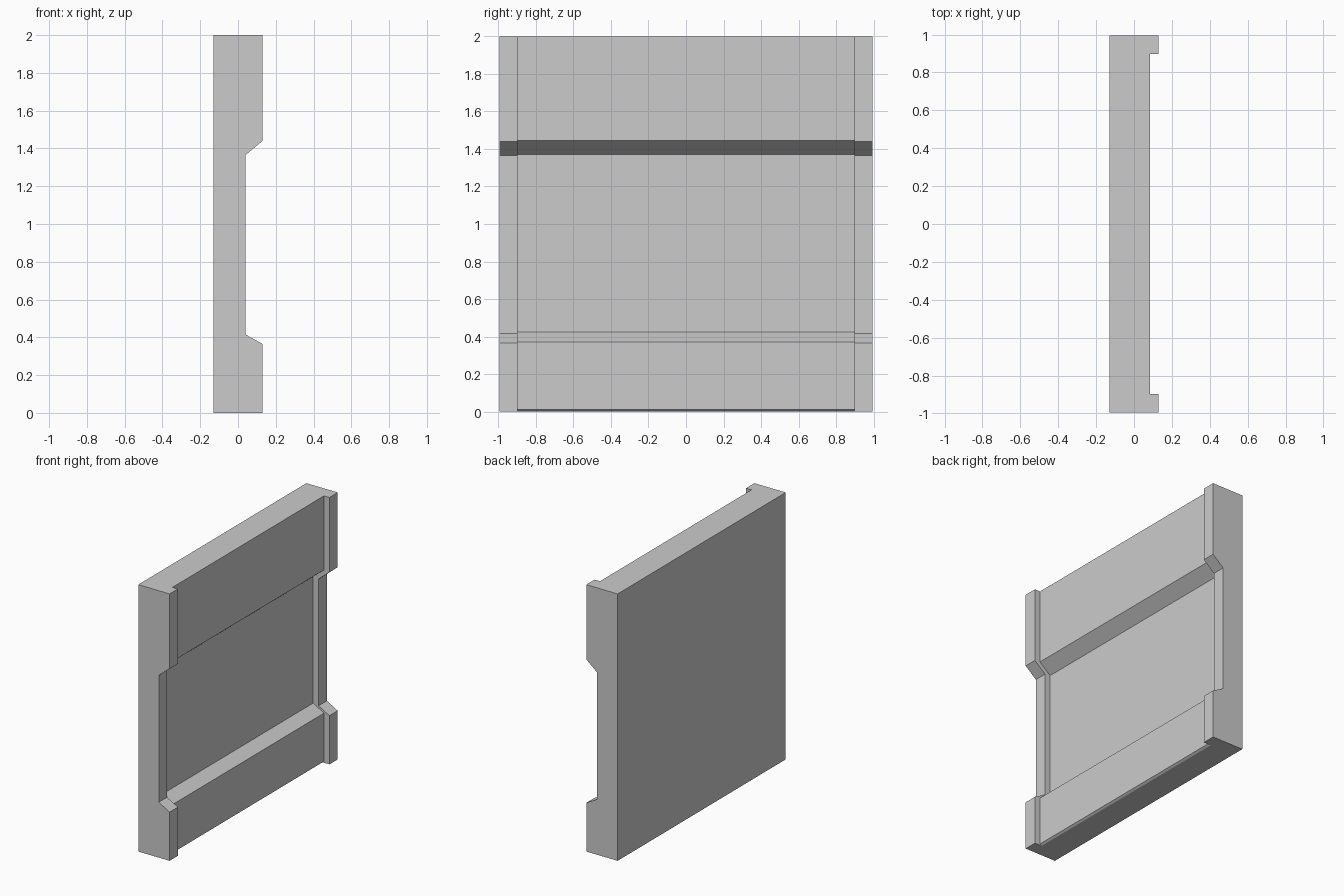
import bpy, bmesh

if "Cube" in bpy.data.objects:
    bpy.data.objects.remove(bpy.data.objects["Cube"])


def extrude_profile(name, profile, y0, y1):
    """Solid made from an (x, z) profile swept along y."""
    bm = bmesh.new()
    face = bm.faces.new([bm.verts.new((x, y0, z)) for x, z in profile])
    swept = bmesh.ops.extrude_face_region(bm, geom=[face])
    verts = [v for v in swept["geom"] if isinstance(v, bmesh.types.BMVert)]
    bmesh.ops.translate(bm, verts=verts, vec=(0, y1 - y0, 0))
    bmesh.ops.recalc_face_normals(bm, faces=bm.faces[:])
    mesh = bpy.data.meshes.new(name)
    bm.to_mesh(mesh)
    bm.free()
    obj = bpy.data.objects.new(name, mesh)
    bpy.context.collection.objects.link(obj)
    return obj


BACK, HALF, INNER = -0.13, 0.995, 0.897

# raised border strip, mirrored to both ends of the wall
rib = [(BACK, 0), (0.13, 0), (0.13, 0.365), (0.04, 0.415),
       (0.04, 1.365), (0.13, 1.44), (0.13, 2), (BACK, 2)]
border = extrude_profile("end_borders", rib, INNER, HALF)
mirror = border.modifiers.new("Mirror", 'MIRROR')
mirror.use_axis = (False, True, False)

# wall panel between the borders, set back from their front
wall = [(BACK, 0), (0.07, 0), (0.085, 0.01), (0.085, 0.372), (-0.005, 0.423),
        (-0.005, 1.37), (0.085, 1.445), (0.085, 2), (BACK, 2)]
extrude_profile("wall_panel", wall, -INNER, INNER)
